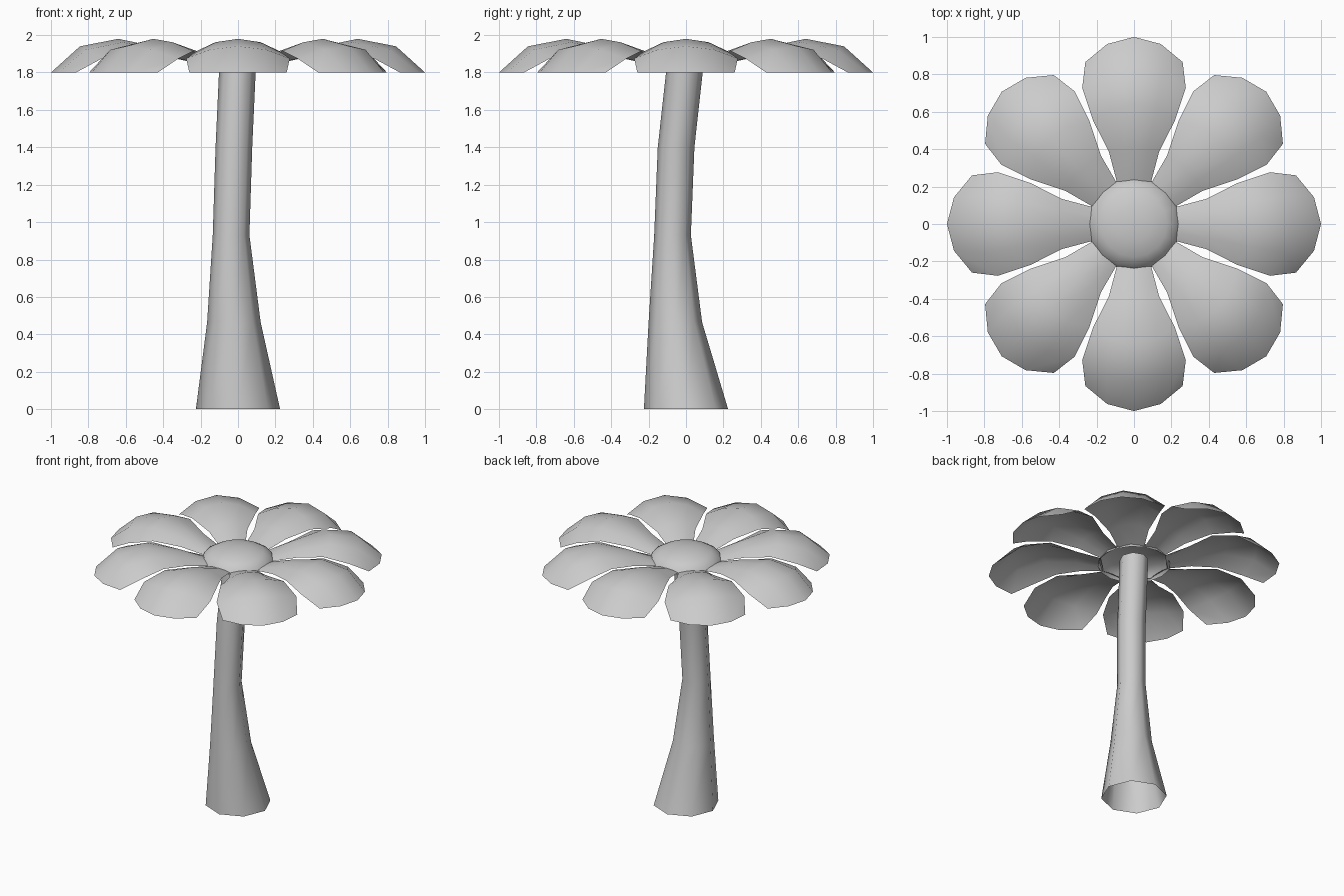
import bpy
from math import sin, cos, pi, tau

if "Cube" in bpy.data.objects:
    bpy.data.objects.remove(bpy.data.objects["Cube"])


def make_object(name, verts, faces):
    mesh = bpy.data.meshes.new(name)
    mesh.from_pydata(verts, [], faces)
    mesh.polygons.foreach_set("use_smooth", [True] * len(mesh.polygons))
    obj = bpy.data.objects.new(name, mesh)
    bpy.context.collection.objects.link(obj)
    return obj


def grid_faces(rows, cols, closed=False):
    span = cols if closed else cols - 1
    return [(r * cols + c, r * cols + (c + 1) % cols,
             (r + 1) * cols + (c + 1) % cols, (r + 1) * cols + c)
            for r in range(rows - 1) for c in range(span)]


def ring(cx, cy, z, radius, sides):
    return [(cx + radius * cos(tau * i / sides),
             cy + radius * sin(tau * i / sides), z) for i in range(sides)]


# Stem: open, gently bent eight-sided tube (x, y, z, radius)
stem_rings = [(0, 0, 0, .225), (-.022, -.057, .465, .143),
              (-.037, -.072, .93, .098), (-.022, -.053, 1.4, .098),
              (0, 0, 1.88, .098)]
verts = [v for r in stem_rings for v in ring(*r, 8)]
make_object("stem", verts, grid_faces(5, 8, True))

# Flower centre: shallow open dome
SIDES, LEVELS = 16, 4
verts = []
for k in range(LEVELS):
    a = pi / 2 * k / LEVELS
    verts += ring(0, 0, 1.84 + .10 * sin(a), .25 * cos(a), SIDES)
faces = grid_faces(LEVELS, SIDES, True)
verts.append((0, 0, 1.94))
base = (LEVELS - 1) * SIDES
faces += [(base + i, base + (i + 1) % SIDES, len(verts) - 1)
          for i in range(SIDES)]
make_object("flower_centre", verts, faces)

# Petal rows: centre radius, centre z, edge radius, half width, edge z
petal_rows = [(.22, 1.86, .22, .09, 1.85), (.40, 1.93, .385, .134, 1.885),
              (.64, 1.98, .556, .22, 1.915), (.845, 1.94, .727, .277, 1.875),
              (1.0, 1.8, .866, .26, 1.8)]
columns = [(-1, 1), (-.55, .28), (0, 0), (.55, .28), (1, 1)]
verts = [(cr + (er - cr) * t, w * u, cz + (ez - cz) * t)
         for cr, cz, er, w, ez in petal_rows for u, t in columns]
faces = [f[::-1] for f in grid_faces(5, 5)]

# Eight petals around the centre
petal = make_object("petal_1", verts, faces)
for i in range(1, 8):
    copy = bpy.data.objects.new(f"petal_{i + 1}", petal.data)
    copy.rotation_euler.z = tau * i / 8
    bpy.context.collection.objects.link(copy)
